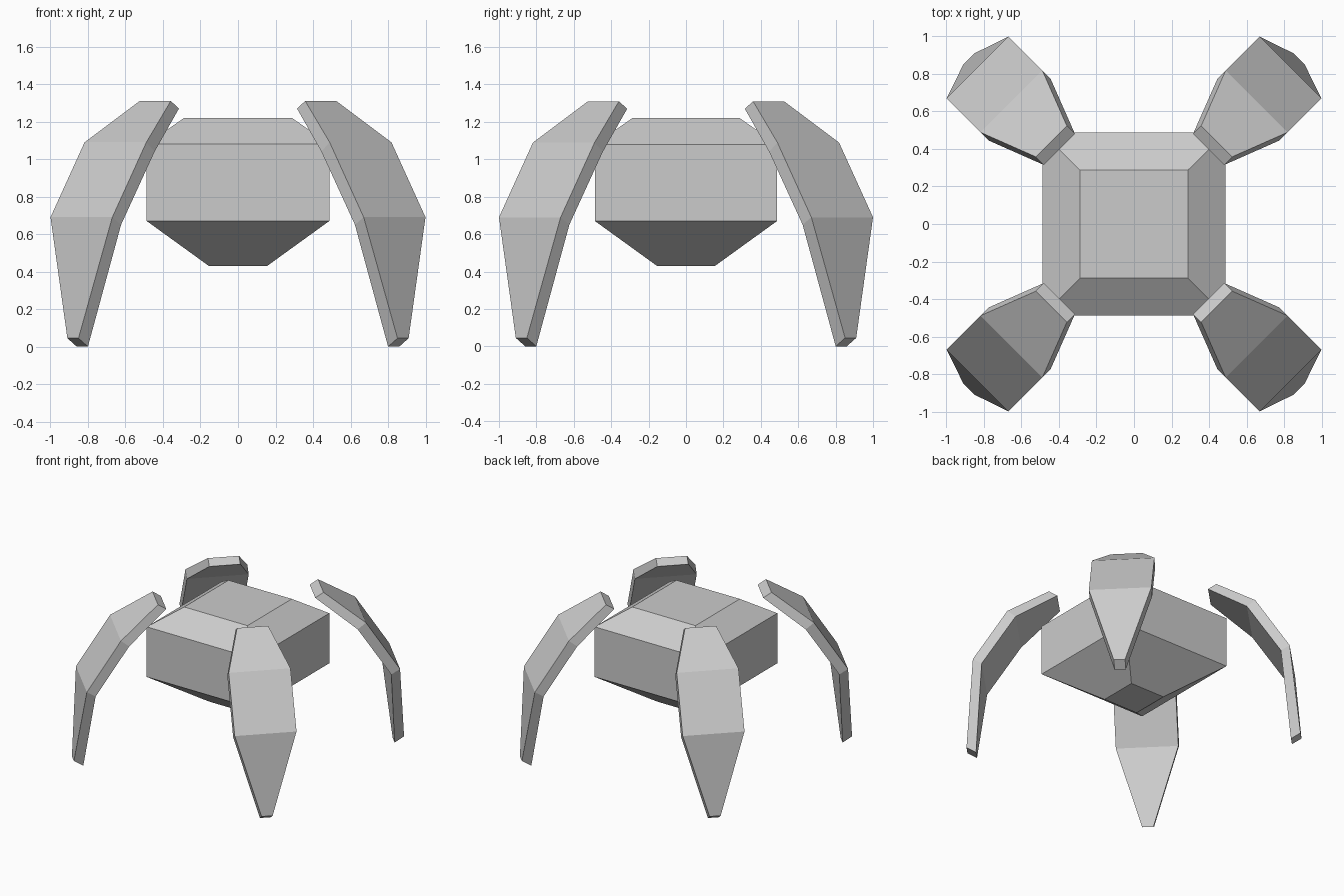
import bpy, bmesh
from math import radians
from mathutils import Matrix

if "Cube" in bpy.data.objects:
    bpy.data.objects.remove(bpy.data.objects["Cube"])


def loft(name, rings, matrix=Matrix()):
    """Join a list of four-point rings into a closed solid with flat ends."""
    bm = bmesh.new()
    loops = [[bm.verts.new(p) for p in ring] for ring in rings]
    for a, b in zip(loops, loops[1:]):
        for i in range(4):
            j = (i + 1) % 4
            bm.faces.new((a[i], a[j], b[j], b[i]))
    bm.faces.new(loops[0])
    bm.faces.new(loops[-1])
    bmesh.ops.transform(bm, matrix=matrix, verts=bm.verts)
    bmesh.ops.recalc_face_normals(bm, faces=bm.faces)
    mesh = bpy.data.meshes.new(name)
    bm.to_mesh(mesh)
    bm.free()
    obj = bpy.data.objects.new(name, mesh)
    bpy.context.collection.objects.link(obj)
    return obj


# Faceted body: square sections given as (half width, height)
body_profile = [(0.155, 0.43), (0.487, 0.67), (0.487, 1.08), (0.287, 1.22)]
loft("body", [[(-h, -h, z), (h, -h, z), (h, h, z), (-h, h, z)]
              for h, z in body_profile])

# Legs: (outer radius, outer z, inner radius, inner z, half width), foot to top
leg_profile = [(1.245, 0.045, 1.174, 0.0, 0.042),
               (1.181, 0.69, 1.115, 0.65, 0.233),
               (0.924, 1.09, 0.862, 1.04, 0.233),
               (0.624, 1.31, 0.562, 1.27, 0.117)]
leg_rings = [[(ro, -w, zo), (ro, w, zo), (ri, w, zi), (ri, -w, zi)]
             for ro, zo, ri, zi, w in leg_profile]
names = ["back_right_leg", "back_left_leg", "front_left_leg", "front_right_leg"]
for i, name in enumerate(names):
    loft(name, leg_rings, Matrix.Rotation(radians(45 + 90 * i), 4, 'Z'))
